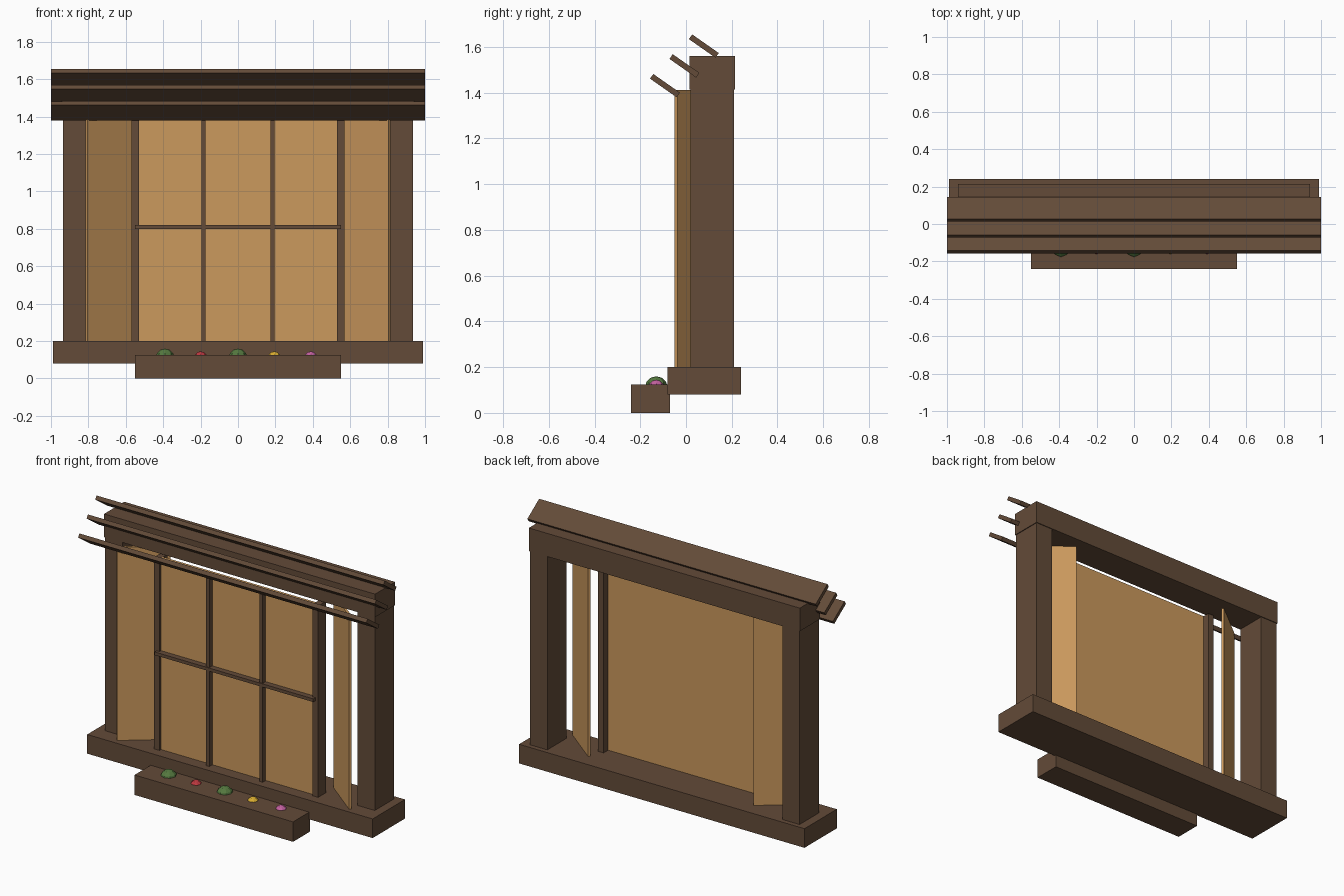
import bpy, math

if "Cube" in bpy.data.objects:
    bpy.data.objects.remove(bpy.data.objects["Cube"])


def material(name, rgb):
    m = bpy.data.materials.new(name)
    m.diffuse_color = (*rgb, 1)
    m.use_nodes = True
    m.node_tree.nodes["Principled BSDF"].inputs["Base Color"].default_value = m.diffuse_color
    return m


WOOD = material("dark_wood", (0.125, 0.07, 0.04))
PAPER = material("warm_panel", (0.60, 0.32, 0.11))
LEAF = material("leaf_green", (0.09, 0.19, 0.05))
RED = material("red_bloom", (0.50, 0.04, 0.05))
YELLOW = material("yellow_bloom", (0.70, 0.42, 0.03))
PINK = material("pink_bloom", (0.55, 0.12, 0.35))


def box(name, xs, ys, zs, mat=WOOD, rot=(0, 0, 0)):
    """Box spanning the given ranges, then rotated about its centre."""
    spans = (xs, ys, zs)
    bpy.ops.mesh.primitive_cube_add(size=1, location=[sum(s) / 2 for s in spans])
    o = bpy.context.object
    o.name = name
    o.scale = [s[1] - s[0] for s in spans]
    bpy.ops.object.transform_apply(location=False, rotation=False, scale=True)
    o.rotation_euler = rot
    o.data.materials.append(mat)
    return o


# Outer frame
box("sill", (-0.99, 0.99), (-0.08, 0.24), (0.08, 0.20))
box("header", (-0.94, 0.94), (0.015, 0.215), (1.415, 1.56))

# Posts, stiles and angled shutters on both sides
for side, s in (("left", -1), ("right", 1)):
    def span(a, b):
        return tuple(sorted((s * a, s * b)))
    box(side + "_post", span(0.815, 0.935), (0.02, 0.21), (0.20, 1.415))
    box(side + "_stile", span(0.53, 0.57), (-0.02, 0.06), (0.20, 1.40))
    cx = s * 0.69
    box(side + "_shutter", (cx - 0.1525, cx + 0.1525), (0.0425, 0.0575),
        (0.20, 1.412), PAPER, (0, 0, -s * math.radians(38)))

# Central panel with its grid bars
box("window_panel", (-0.54, 0.54), (-0.005, 0.015), (0.20, 1.40), PAPER)
for i, x in enumerate((-0.185, 0.185)):
    box(f"vertical_bar_{i + 1}", (x - 0.011, x + 0.011), (-0.035, 0.0), (0.20, 1.40))
box("horizontal_bar", (-0.55, 0.55), (-0.04, 0.0), (0.80, 0.82))

# Tilted awning slats
for i in range(3):
    y, z = -0.092 + 0.085 * i, 1.431 + 0.0865 * i
    box(f"awning_slat_{i + 1}", (-1, 1), (y - 0.071, y + 0.071),
        (z - 0.0125, z + 0.0125), WOOD, (math.radians(-35), 0, 0))

# Flower box with low-poly plants
box("flower_box", (-0.55, 0.55), (-0.24, -0.07), (0.0, 0.125))
plants = (("shrub_1", -0.39, 0.05, LEAF), ("red_flower", -0.20, 0.035, RED),
          ("shrub_2", 0.0, 0.05, LEAF), ("yellow_flower", 0.195, 0.035, YELLOW),
          ("pink_flower", 0.39, 0.035, PINK))
for name, x, r, mat in plants:
    bpy.ops.mesh.primitive_uv_sphere_add(segments=8, ring_count=6, radius=r,
                                         location=(x, -0.13, 0.11))
    o = bpy.context.object
    o.name = name
    o.data.materials.append(mat)
